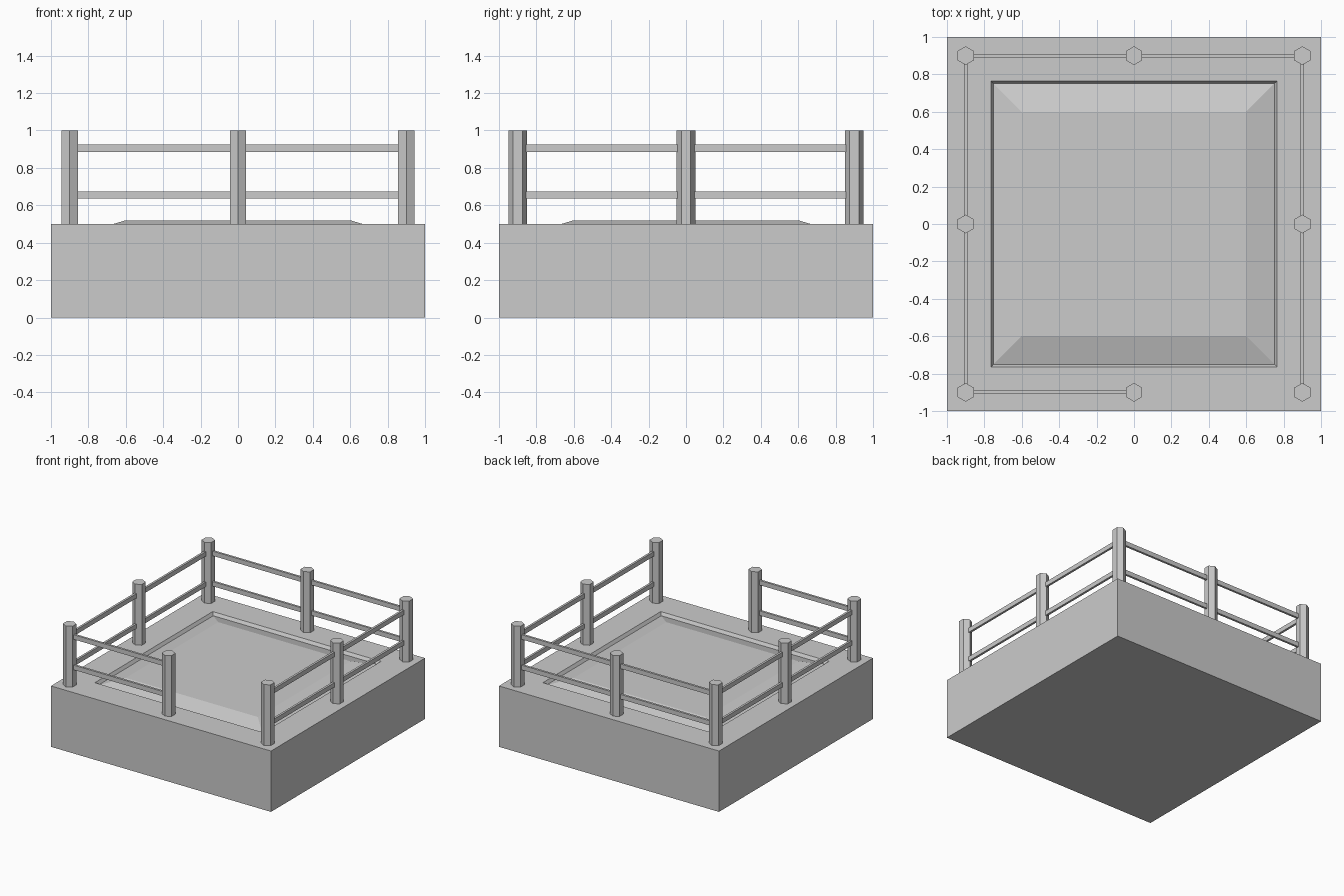
import bpy, bmesh, math

if "Cube" in bpy.data.objects:
    bpy.data.objects.remove(bpy.data.objects["Cube"])

def new_object(name, bm):
    bmesh.ops.recalc_face_normals(bm, faces=bm.faces)
    mesh = bpy.data.meshes.new(name)
    bm.to_mesh(mesh)
    bm.free()
    ob = bpy.data.objects.new(name, mesh)
    bpy.context.collection.objects.link(ob)
    return ob

# Base block with a recessed bed rising to a low mound: stacked square loops (half width, z)
loops = [(1.0, 0.0), (1.0, 0.5), (0.765, 0.5), (0.75, 0.475), (0.6, 0.52)]
bm = bmesh.new()
rings = [[bm.verts.new((sx * h, sy * h, z)) for sx, sy in ((-1, -1), (1, -1), (1, 1), (-1, 1))]
         for h, z in loops]
for a, b in zip(rings, rings[1:]):
    for i in range(4):
        j = (i + 1) % 4
        bm.faces.new((a[i], a[j], b[j], b[i]))
bm.faces.new(rings[0])
bm.faces.new(rings[-1])
new_object("base_with_bed", bm)

# Hexagonal fence posts
def post(name, x, y):
    bpy.ops.mesh.primitive_cylinder_add(vertices=6, radius=0.05, depth=0.5, location=(x, y, 0.75))
    bpy.context.object.name = name

# Flat rail between two post centres
def rail(name, p, q, z):
    dx, dy = q[0] - p[0], q[1] - p[1]
    bpy.ops.mesh.primitive_cube_add(size=1, location=((p[0] + q[0]) / 2, (p[1] + q[1]) / 2, z),
                                    rotation=(0, 0, math.atan2(dy, dx)))
    ob = bpy.context.object
    ob.name = name
    ob.scale = (math.hypot(dx, dy), 0.018, 0.038)

# Fence runs round the edge, leaving a gap at the front right
e = 0.9
spots = [(0, -e), (-e, -e), (-e, 0), (-e, e), (0, e), (e, e), (e, 0), (e, -e)]
for i, (x, y) in enumerate(spots):
    post(f"fence_post_{i + 1}", x, y)
for i, (p, q) in enumerate(zip(spots, spots[1:])):
    rail(f"lower_rail_{i + 1}", p, q, 0.655)
    rail(f"upper_rail_{i + 1}", p, q, 0.905)
